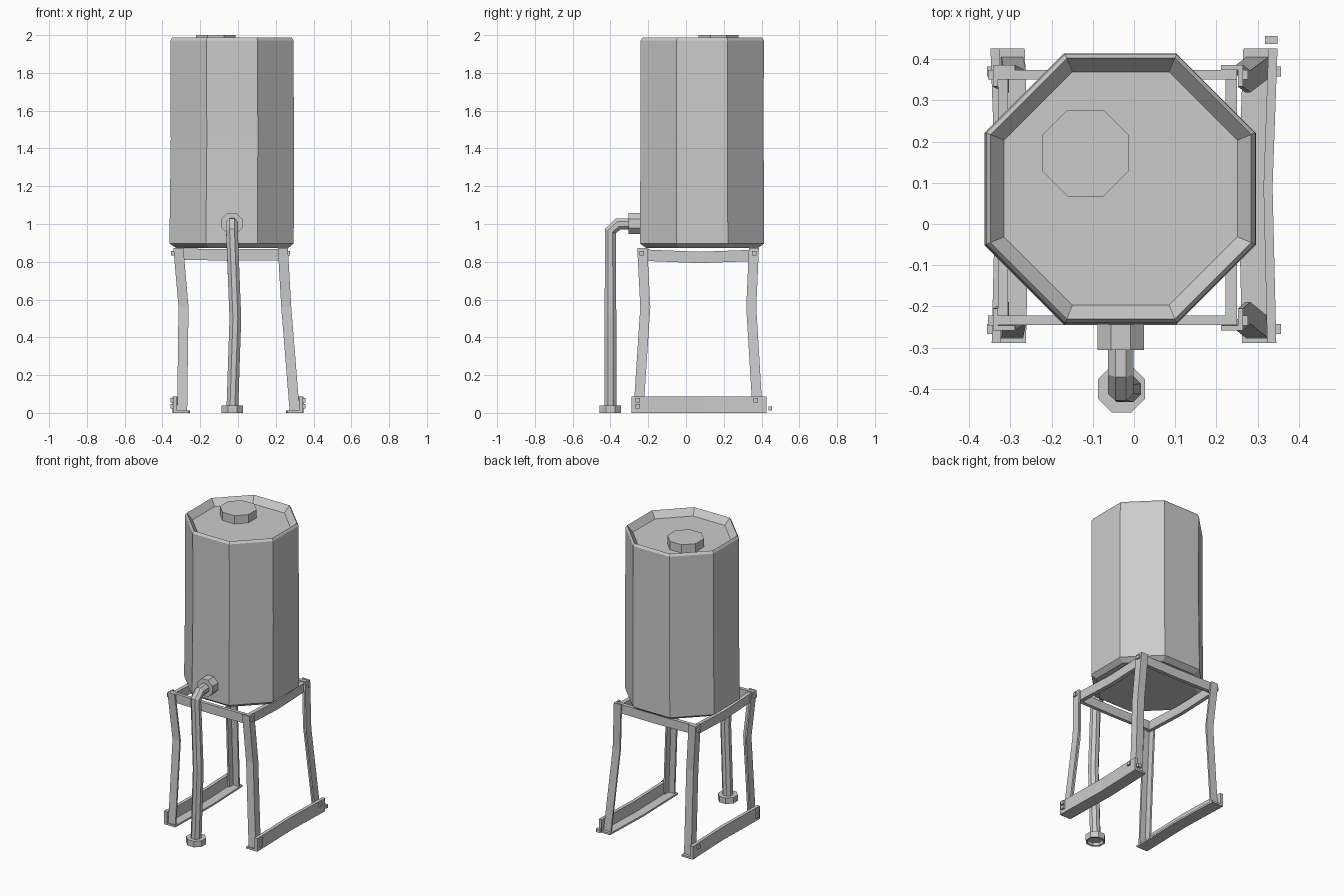
import bpy, bmesh, math
from mathutils import Vector

if "Cube" in bpy.data.objects:
    bpy.data.objects.remove(bpy.data.objects["Cube"])


def loft(name, rings):
    """Skin a list of equal-sized point rings and cap both ends."""
    bm = bmesh.new()
    vs = [[bm.verts.new(p) for p in r] for r in rings]
    n = len(rings[0])
    for a, b in zip(vs, vs[1:]):
        for i in range(n):
            j = (i + 1) % n
            bm.faces.new((a[i], a[j], b[j], b[i]))
    bm.faces.new(vs[0])
    bm.faces.new(vs[-1])
    bmesh.ops.recalc_face_normals(bm, faces=bm.faces)
    me = bpy.data.meshes.new(name)
    bm.to_mesh(me)
    bm.free()
    ob = bpy.data.objects.new(name, me)
    bpy.context.collection.objects.link(ob)
    return ob


def octagon(c, apothem, u=(1, 0, 0), v=(0, 1, 0)):
    r = apothem / math.cos(math.pi / 8)
    c, u, v = Vector(c), Vector(u), Vector(v)
    return [c + r * (math.cos(a) * u + math.sin(a) * v)
            for a in (math.pi / 8 + k * math.pi / 4 for k in range(8))]


def box(name, lo, hi):
    (x0, y0, z0), (x1, y1, z1) = lo, hi
    return loft(name, [[(x0, y0, z), (x1, y0, z), (x1, y1, z), (x0, y1, z)]
                       for z in (z0, z1)])


def bolt(name, x, y, z, s=0.012):
    box(name, (x - s, y - s, z - s), (x + s, y + s, z + s))


def angle_section(w, h, t, s):
    """L-shaped outline with its corner at the origin."""
    return [(0, 0), (w, 0), (w, s), (t, s), (t, h), (0, h)]


# Tank with chamfered base, thin rim and recessed lid
tank = [(-0.03, 0.085, 0.872, 0.295), (-0.034, 0.085, 0.897, 0.329),
        (-0.03, 0.085, 1.45, 0.326), (-0.032, 0.086, 1.972, 0.326),
        (-0.032, 0.086, 1.988, 0.316), (-0.032, 0.086, 1.945, 0.283)]
loft("tank", [octagon((x, y, z), r) for x, y, z, r in tank])

# Filler cap
loft("filler_cap", [octagon((-0.118, 0.172, z), 0.105) for z in (1.94, 2.0)])

# Outlet flange, bent down-pipe and hollow end collar
loft("outlet_flange", [octagon((-0.032, y, 1.003), 0.056, (1, 0, 0), (0, 0, 1))
                       for y in (-0.305, -0.23)])
path = [Vector(p) for p in ((-0.032, -0.29, 1.0), (-0.032, -0.36, 1.0),
                            (-0.032, -0.4, 0.962), (-0.014, -0.4, 0.5),
                            (-0.03, -0.4, 0.02))]
rings = []
for i, p in enumerate(path):
    d0 = (p - path[max(i - 1, 0)]).normalized()
    d1 = (path[min(i + 1, len(path) - 1)] - p).normalized()
    t = (d0 + d1).normalized()
    v = t.cross(Vector((1, 0, 0))).normalized()
    rings.append(octagon(p, 0.031, (1, 0, 0), v))
loft("down_pipe", rings)
loft("pipe_collar", [octagon((-0.03, -0.4, z), r) for z, r in
                     ((0.02, 0.046), (0, 0.046), (0, 0.057), (0.04, 0.057), (0.04, 0.03))])

# Bent angle-iron legs: outer corner at bottom, middle and top
xs = {"left": (1, (-0.322, -0.315, -0.342)), "right": (-1, (0.326, 0.282, 0.264))}
ys = {"front": (1, (-0.278, -0.242, -0.258)), "back": (-1, (0.405, 0.372, 0.386))}
for side, (sx, px) in xs.items():
    for end, (sy, py) in ys.items():
        sec = angle_section(0.053, 0.053, 0.012, 0.012)
        loft(f"{end}_{side}_leg",
             [[(x + sx * a, y + sy * b, z) for a, b in sec]
              for x, y, z in zip(px, py, (0.012, 0.56, 0.872))])
        # Bolt at the top of each leg
        bolt(f"{end}_{side}_leg_bolt", px[2], py[2] + sy * 0.024, 0.845)

# Angle-iron feet, slightly bowed
for side, sx in (("left", 1), ("right", -1)):
    sec = angle_section(0.083, 0.087, 0.022, 0.012)
    loft(f"{side}_foot",
         [[(-sx * x + sx * a, y, b) for a, b in sec]
          for y, x in ((-0.288, 0.345), (0.09, 0.336), (0.425, 0.348))])
    # Foot bolts
    for y, z in ((-0.255, 0.068), (-0.255, 0.036), (0.37, 0.066)):
        bolt(f"{side}_foot_bolt", -sx * 0.345, y, z)

# Loose bolt beside the right foot
box("loose_bolt", (0.318, 0.437, 0.012), (0.348, 0.456, 0.034))

# Top frame rails with a slight sag in the middle
for name, y0, y1 in (("front_rail", -0.245, -0.222), ("back_rail", 0.35, 0.374)):
    loft(name, [[(x, y0, z), (x, y1, z), (x, y1, z + 0.06), (x, y0, z + 0.06)]
                for x, z in ((-0.33, 0.811), (-0.04, 0.806), (0.25, 0.808))])
for name, x0, x1 in (("left_rail", -0.33, -0.305), ("right_rail", 0.222, 0.25)):
    loft(name, [[(x0, y, z), (x1, y, z), (x1, y, z + 0.06), (x0, y, z + 0.06)]
                for y, z in ((-0.245, 0.806), (0.07, 0.793), (0.374, 0.804))])
